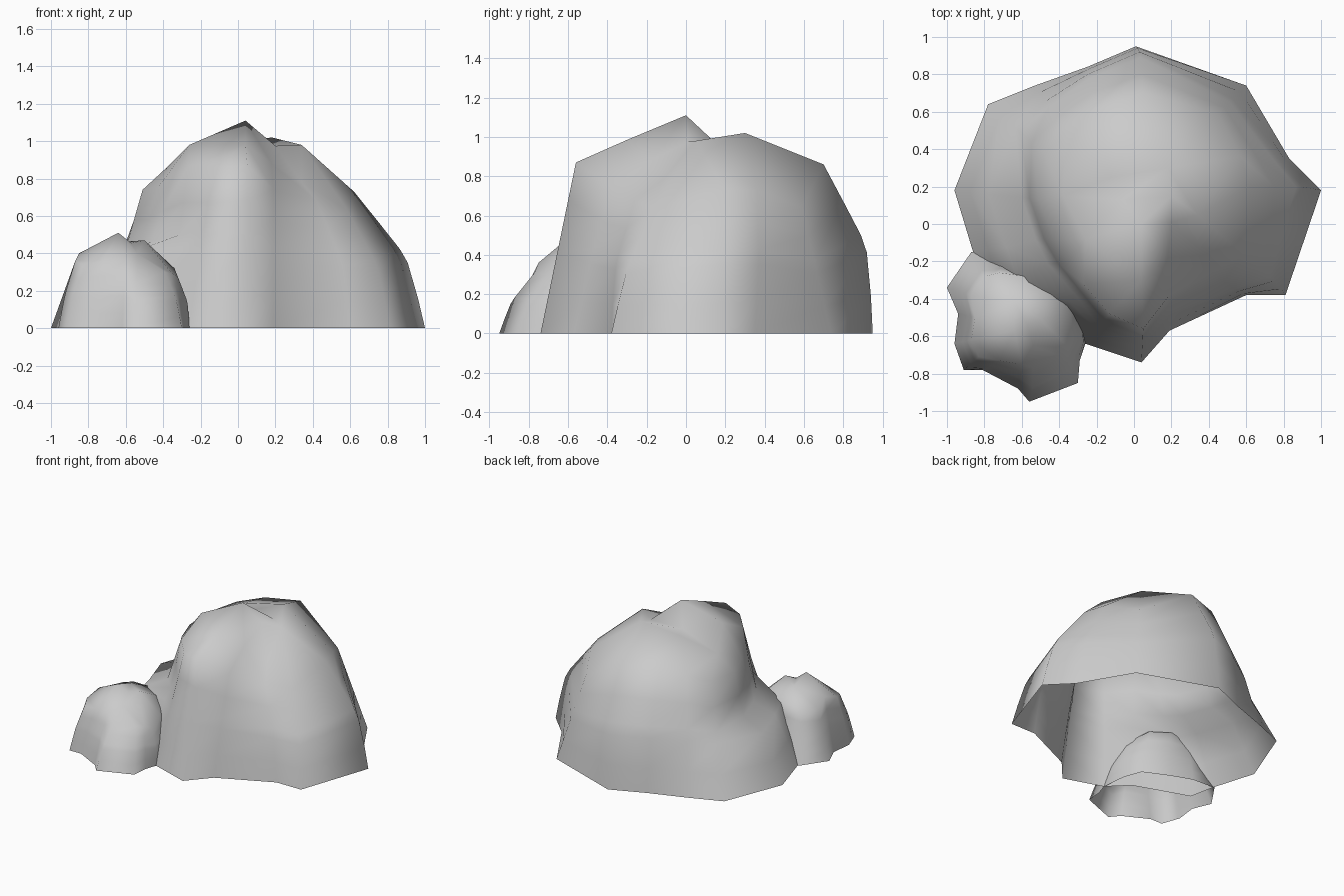
import bpy, math
from mathutils import Vector
from mathutils.geometry import delaunay_2d_cdt


def bulge_at(t, k):
    """Positive k: rounded wall. Negative k: low ledge with a step inwards above it."""
    if k >= 0:
        return k * max(0.0, math.sin(math.pi * t)) ** 1.5
    if t < 0.5:
        return -0.7 * k * t
    return k * (1 - t) / 0.42


def make_rock(name, columns, peaks, center, steps=(0, 0.22, 0.48, 0.58, 0.78)):
    """Loft a wall from ground outline to shoulder outline, then cap it over the peaks."""
    n = len(columns)
    verts, faces = [], []
    # wall rings
    for t in steps:
        for bx, by, sx, sy, sz, k in columns:
            out = Vector((bx - center[0], by - center[1])).normalized() * bulge_at(t, k)
            verts.append((bx + (sx - bx) * t + out.x, by + (sy - by) * t + out.y, sz * t))
    # shoulder ring and peaks, triangulated from above
    top = [c[2:5] for c in columns] + peaks
    first = len(verts)
    verts += top
    for r in range(len(steps)):
        for i in range(n):
            j = (i + 1) % n
            faces.append((r * n + i, r * n + j, (r + 1) * n + j, (r + 1) * n + i))
    flat = [Vector(p[:2]) for p in top]
    tris = delaunay_2d_cdt(flat, [], [list(range(n))], 1, 1e-5)
    for tri in tris[2]:
        faces.append([first + tris[3][v][0] for v in tri])

    mesh = bpy.data.meshes.new(name)
    mesh.from_pydata(verts, [], faces)
    mesh.update()
    mesh.polygons.foreach_set("use_smooth", [True] * len(mesh.polygons))
    obj = bpy.data.objects.new(name, mesh)
    bpy.context.collection.objects.link(obj)
    return obj


# large boulder columns: ground x, y, shoulder x, y, z, bulge
make_rock("large_boulder", [
    (1.00, 0.18, 0.62, 0.20, 0.73, 0.09),
    (0.83, 0.35, 0.57, 0.36, 0.73, 0.05),
    (0.60, 0.74, 0.45, 0.59, 0.64, 0.00),
    (0.01, 0.95, 0.05, 0.70, 0.86, 0.09),
    (-0.25, 0.84, -0.20, 0.62, 0.85, 0.07),
    (-0.53, 0.74, -0.36, 0.50, 0.82, 0.04),
    (-0.78, 0.64, -0.48, 0.38, 0.76, 0.00),
    (-0.96, 0.18, -0.51, 0.13, 0.74, -0.10),
    (-0.86, -0.15, -0.43, -0.08, 0.75, -0.09),
    (-0.82, -0.35, -0.35, -0.20, 0.80, -0.10),
    (-0.40, -0.50, -0.27, -0.32, 0.86, -0.02),
    (-0.26, -0.64, -0.13, -0.48, 0.86, 0.00),
    (0.04, -0.74, 0.05, -0.56, 0.87, 0.00),
    (0.19, -0.57, 0.19, -0.38, 0.74, 0.01),
    (0.60, -0.38, 0.42, -0.26, 0.68, 0.06),
    (0.81, -0.38, 0.58, -0.16, 0.64, 0.06),
], [(0.04, 0.0, 1.11), (0.34, 0.05, 0.98), (-0.26, -0.08, 0.98),
    (0.20, 0.15, 0.97), (0.20, 0.01, 0.975), (0.18, 0.30, 1.02),
    (-0.12, 0.25, 0.97), (-0.06, 0.13, 0.96), (-0.38, 0.15, 0.86),
    (0.04, -0.30, 0.985), (0.18, -0.18, 0.88), (0.34, -0.12, 0.78)], (0, 0.1))

# small boulder resting against its front left side
make_rock("small_boulder", [
    (-0.26, -0.64, -0.32, -0.61, 0.27, 0.02),
    (-0.28, -0.45, -0.34, -0.48, 0.32, 0.02),
    (-0.33, -0.31, -0.43, -0.34, 0.38, 0.01),
    (-0.52, -0.22, -0.58, -0.28, 0.40, 0.00),
    (-0.68, -0.16, -0.72, -0.26, 0.39, 0.00),
    (-0.87, -0.15, -0.80, -0.28, 0.37, 0.00),
    (-1.00, -0.34, -0.87, -0.38, 0.36, 0.00),
    (-0.94, -0.48, -0.85, -0.50, 0.40, 0.00),
    (-0.96, -0.64, -0.87, -0.62, 0.36, 0.01),
    (-0.91, -0.78, -0.83, -0.71, 0.34, 0.01),
    (-0.81, -0.78, -0.72, -0.73, 0.36, 0.01),
    (-0.62, -0.88, -0.60, -0.75, 0.36, 0.02),
    (-0.56, -0.95, -0.54, -0.77, 0.31, 0.03),
    (-0.30, -0.85, -0.39, -0.71, 0.30, 0.02),
    (-0.29, -0.73, -0.35, -0.66, 0.29, 0.01),
], [(-0.64, -0.57, 0.51), (-0.50, -0.51, 0.47), (-0.57, -0.54, 0.455),
    (-0.64, -0.42, 0.46), (-0.54, -0.65, 0.40)], (-0.62, -0.55))
